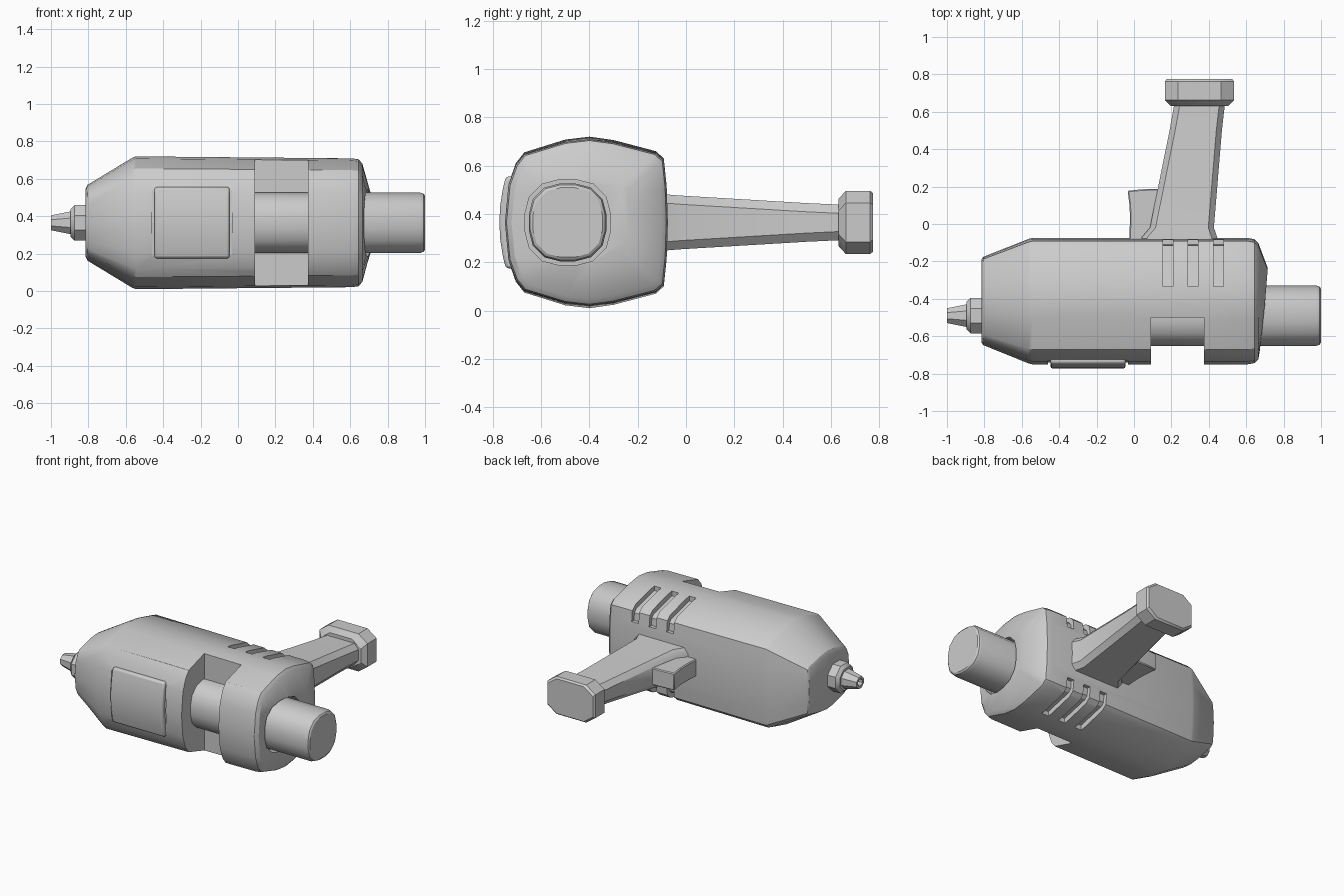
import bpy, bmesh, math

if "Cube" in bpy.data.objects:
    bpy.data.objects.remove(bpy.data.objects["Cube"])

ZC = 0.365           # height of the symmetry plane
AY = -0.49           # y of the barrel / nozzle axis

grey = bpy.data.materials.new("light grey")
grey.diffuse_color = (0.6, 0.6, 0.6, 1)
grey.use_nodes = True
grey.node_tree.nodes["Principled BSDF"].inputs["Base Color"].default_value = grey.diffuse_color


def loft(name, rings):
    """Skin a list of equal-length point rings and cap both ends."""
    bm = bmesh.new()
    vs = [[bm.verts.new(p) for p in r] for r in rings]
    n = len(rings[0])
    for a, b in zip(vs, vs[1:]):
        for i in range(n):
            j = (i + 1) % n
            bm.faces.new((a[i], a[j], b[j], b[i]))
    bm.faces.new(vs[0])
    bm.faces.new(vs[-1])
    bmesh.ops.recalc_face_normals(bm, faces=bm.faces)
    me = bpy.data.meshes.new(name)
    bm.to_mesh(me)
    bm.free()
    ob = bpy.data.objects.new(name, me)
    bpy.context.collection.objects.link(ob)
    me.materials.append(grey)
    return ob


def prism_x(name, prof, x0, x1):
    return loft(name, [[(x, y, z) for y, z in prof] for x in (x0, x1)])


def cut(ob, cutter):
    cutter.hide_render = True
    cutter.hide_viewport = True
    m = ob.modifiers.new("cut", 'BOOLEAN')
    m.object = cutter
    m.operation = 'DIFFERENCE'
    m.solver = 'EXACT'


def bevel(ob, w, seg=2):
    m = ob.modifiers.new("bevel", 'BEVEL')
    m.width = w
    m.segments = seg
    m.limit_method = 'ANGLE'
    m.angle_limit = math.radians(40)


def smooth(ob, angle=30):
    bpy.ops.object.select_all(action='DESELECT')
    ob.select_set(True)
    bpy.context.view_layer.objects.active = ob
    bpy.ops.object.shade_smooth_by_angle(angle=math.radians(angle))


def round_ring(x, r, n=16, e=2.6):
    """Slightly squared circle about the barrel axis."""
    pts = []
    for i in range(n):
        a = 2 * math.pi * (i + 0.5) / n
        c, s = math.cos(a), math.sin(a)
        k = r / (abs(c) ** e + abs(s) ** e) ** (1 / e)
        pts.append((x, AY + k * c, ZC + k * s))
    return pts


# main body: arched rounded section lofted along x
half = [(-0.75, 0), (-0.735, 0.16), (-0.705, 0.245), (-0.67, 0.29), (-0.5, 0.343),
        (-0.4, 0.355), (-0.3, 0.341), (-0.125, 0.295), (-0.092, 0.265), (-0.08, 0.15), (-0.075, 0)]
section = half + [(y, -z) for y, z in half[-2:0:-1]]


def body_ring(x, sy, sz, tilt=0.0):
    out = []
    for y, z in section:
        yy = -0.41 + (y + 0.41) * sy
        out.append((x + tilt * (yy + 0.24), yy, ZC + z * sz))
    return out


body = loft("main_body", [
    body_ring(-0.815, 0.66, 0.51), body_ring(-0.805, 0.70, 0.57),
    body_ring(-0.565, 0.985, 0.98), body_ring(-0.545, 1, 1), body_ring(0.61, 1, 0.97),
    body_ring(0.645, 0.98, 0.955), body_ring(0.665, 0.92, 0.89),
    body_ring(0.715, 0.52, 0.5, 0.08)])

# breech opening in the front side
cut(body, prism_x("breech_cutter", [(-1, -0.2), (-0.5, -0.2), (-0.5, 1), (-1, 1)], 0.09, 0.375))
# recess round the barrel
cut(body, loft("barrel_recess_cutter", [round_ring(0.63, 0.178), round_ring(0.9, 0.178)]))

# vent slots wrapping over the upper and lower rear edges
slot = [(-0.335, 0.5), (-0.335, 0.305), (-0.135, 0.255), (-0.115, 0.235), (-0.11, 0.185),
        (0.0, 0.185), (0.0, 0.5)]
for i, x in enumerate((0.155, 0.29, 0.425)):
    for s in (1, -1):
        cut(body, prism_x(f"vent_cutter_{i}_{s}", [(y, ZC + s * z) for y, z in slot], x, x + 0.053))

# side plate, curved with the body, sitting in a groove
g = 0.012
cut(body, prism_x("plate_groove_cutter", [(-0.9, ZC - 0.19 - g), (-0.728, ZC - 0.19 - g),
                                          (-0.74, ZC), (-0.728, ZC + 0.19 + g),
                                          (-0.9, ZC + 0.19 + g)], -0.447 - g, -0.045 + g))
plate_prof = [(-0.7, ZC - 0.19)] + [(-0.773 + 0.027 * (z / 0.19) ** 2, ZC + z)
                                    for z in (-0.19, -0.14, -0.07, 0, 0.07, 0.14, 0.19)]
plate_prof.append((-0.7, ZC + 0.19))
plate = prism_x("side_plate", plate_prof, -0.447, -0.045)
bevel(plate, 0.012)

# barrel
barrel = loft("barrel", [round_ring(0.05, 0.162), round_ring(0.975, 0.162),
                         round_ring(0.992, 0.156), round_ring(1.0, 0.145)])

# stepped nozzle with a bored tip
nozzle_collar = loft("nozzle_collar", [round_ring(x, r, 8, 2) for x, r in
                                       ((-0.79, 0.102), (-0.875, 0.102), (-0.895, 0.08))])
nozzle_tip = loft("nozzle_tip", [round_ring(x, r, 8, 2) for x, r in
                                 ((-0.88, 0.069), (-1.0, 0.043), (-1.0, 0.026), (-0.96, 0.026))])


# grip and butt cap: chamfered rectangles lofted along y
def grip_ring(y, x0, x1, h, cx, cz):
    q = [(x0, h - cz), (x0 + cx, h), (x1 - cx, h), (x1, h - cz)]
    return [(x, y, ZC + z) for x, z in q + [(x, -z) for x, z in q[::-1]]]


grip = loft("grip", [grip_ring(*r, 0.03, 0.036) for r in (
    (-0.12, 0.03, 0.45, 0.118), (-0.07, 0.042, 0.445, 0.115), (-0.02, 0.085, 0.427, 0.111),
    (0.5, 0.19, 0.47, 0.08), (0.65, 0.217, 0.487, 0.073))])
cap = loft("butt_cap", [grip_ring(*r, 0.07, 0.05) for r in (
    (0.632, 0.195, 0.505, 0.098), (0.662, 0.165, 0.535, 0.131),
    (0.762, 0.165, 0.535, 0.131), (0.775, 0.175, 0.525, 0.121))])

# trigger with a concave front
trig = [(-0.025, -0.1), (-0.025, -0.05), (-0.021, 0.02), (-0.024, 0.1), (-0.034, 0.178),
        (0.05, 0.186), (0.14, 0.188), (0.14, -0.1)]
trigger = loft("trigger", [[(x, y, ZC + z) for x, y in trig] for z in (-0.06, 0.06)])
bevel(trigger, 0.006, 1)

for ob in (body, plate, barrel, nozzle_collar, nozzle_tip, grip, cap, trigger):
    smooth(ob, 32)
